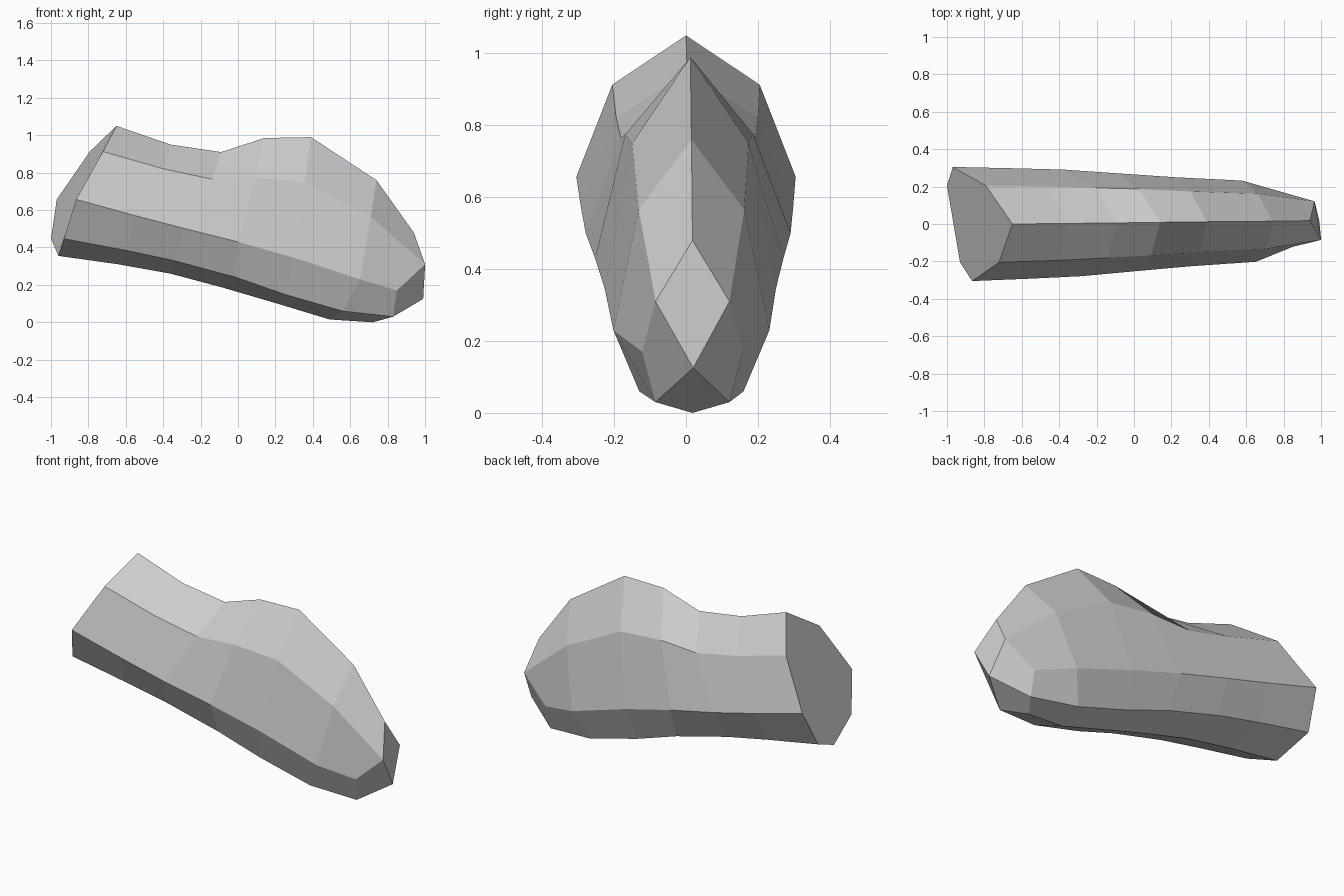
import bpy
import bmesh

default_cube = bpy.data.objects.get("Cube")
if default_cube:
    bpy.data.objects.remove(default_cube, do_unlink=True)

SKEW = 0.17  # the whole body leans back along its length

# Strands running from the cut end to the rounded end: (x, half width, z)
crest = [(-.65, 0, 1.05), (-.36, 0, .95), (-.09, 0, .91), (.14, 0, .985),
         (.39, 0, .99), (.74, 0, .76), (.94, 0, .48)]
shoulder = [(-.757, .205, .913), (-.43, .197, .82), (-.17, .187, .765),
            (.06, .178, .775), (.33, .162, .75), (.685, .147, .565), (.983, .103, .31)]
flank = [(-.917, .305, .657), (-.6, .295, .57), (-.33, .285, .5),
         (-.045, .262, .43), (.26, .238, .345), (.615, .217, .23), (.825, .14, .17)]
lower = [(-.965, .205, .447), (-.635, .2, .385), (-.375, .192, .33),
         (-.04, .18, .24), (.22, .165, .15), (.535, .145, .06), (.812, .103, .03)]
keel = [(-.96, 0, .355), (-.64, 0, .31), (-.36, 0, .26), (-.08, 0, .185),
        (.21, 0, .1), (.49, 0, .015), (.72, 0, 0)]


def flat_material(name, color):
    """Make one plain material for viewport and render."""
    material = bpy.data.materials.new(name)
    material.use_nodes = True
    material.diffuse_color = color
    material.node_tree.nodes["Principled BSDF"].inputs["Base Color"].default_value = color
    return material


def add_strand(bm, strand, side):
    """Place the vertices of one strand on the front (-1) or back (+1) side."""
    verts = []
    for step, (x, half_width, z) in enumerate(strand):
        drift = .003 * step
        verts.append(bm.verts.new((x - SKEW * side * half_width,
                                   side * half_width + drift, z)))
    return verts


# Body: eight strands joined around into a loft
bm = bmesh.new()
halves = [shoulder, flank, lower]
strands = [add_strand(bm, crest, 1)]
strands += [add_strand(bm, strand, -1) for strand in halves]
strands += [add_strand(bm, keel, 1)]
strands += [add_strand(bm, strand, 1) for strand in reversed(halves)]
count = len(strands)

for index, strand in enumerate(strands):
    neighbour = strands[(index + 1) % count]
    for step in range(len(strand) - 1):
        bm.faces.new((strand[step], neighbour[step],
                      neighbour[step + 1], strand[step + 1]))

# Flat cut end
bm.faces.new([strand[0] for strand in strands])

# Faceted rounded end: four quads meeting at the nose
nose = bm.verts.new((.99, .02, .125))
tips = [strand[-1] for strand in strands]
for index in range(1, count, 2):
    bm.faces.new((tips[index], tips[(index + 1) % count],
                  tips[(index + 2) % count], nose))

bmesh.ops.recalc_face_normals(bm, faces=bm.faces)
mesh = bpy.data.meshes.new("stone_body")
bm.to_mesh(mesh)
bm.free()

body = bpy.data.objects.new("stone_body", mesh)
bpy.context.collection.objects.link(body)
mesh.materials.append(flat_material("light_grey", (.6, .6, .6, 1)))
